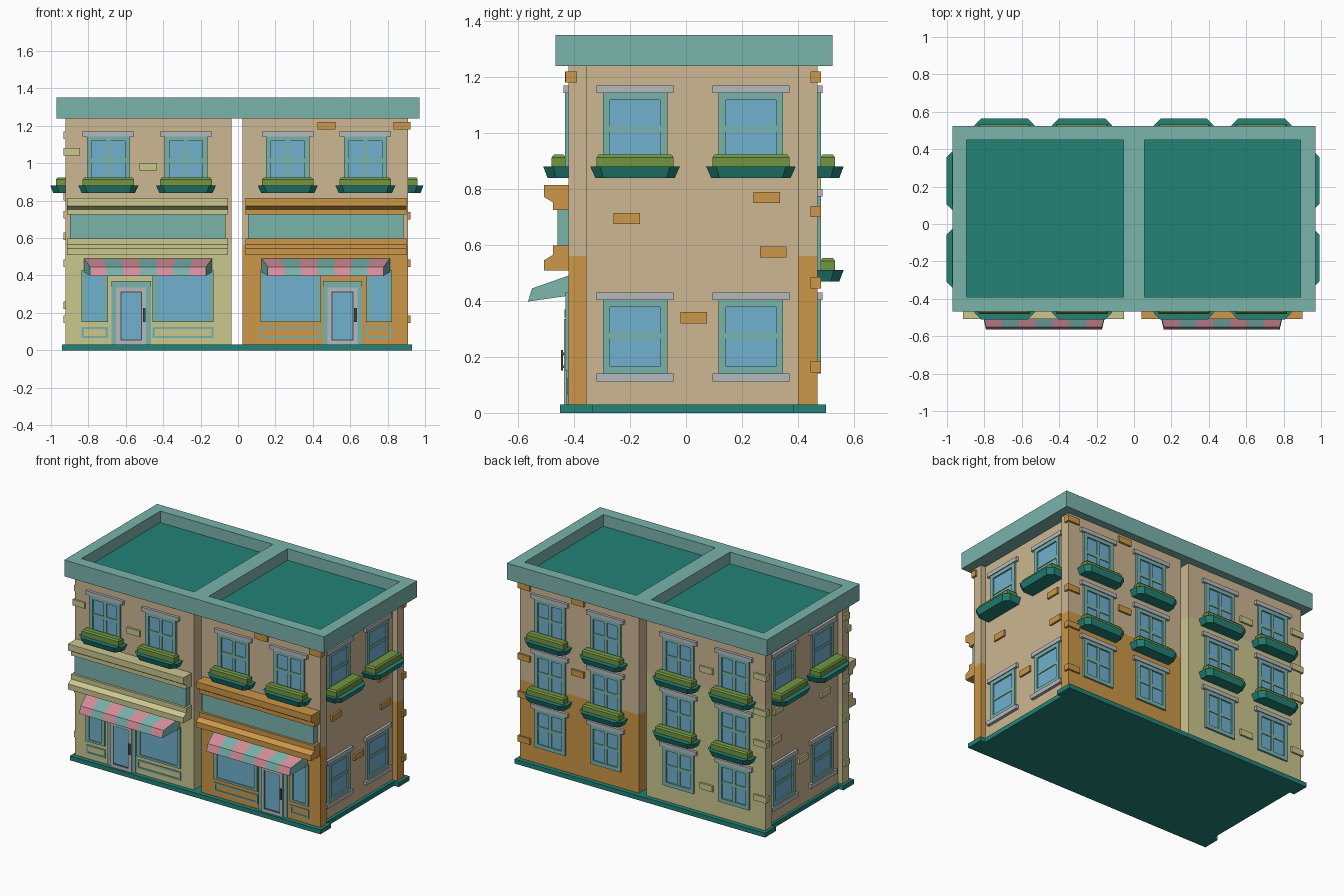
import bpy, bmesh
from mathutils import Matrix, Vector

if "Cube" in bpy.data.objects:
    bpy.data.objects.remove(bpy.data.objects["Cube"])

CX = -0.006  # mirror line between the two houses


def lin(c):
    c /= 255
    return c / 12.92 if c <= 0.04045 else ((c + 0.055) / 1.055) ** 2.4


PALETTE = {
    "tan": (205, 183, 146), "light_teal": (122, 179, 171), "dark_teal": (35, 130, 118),
    "orange": (204, 151, 72), "pale_olive": (203, 199, 143), "glass_blue": (112, 177, 207),
    "stone_grey": (182, 186, 190), "leaf_green": (113, 150, 66), "pink": (216, 143, 155),
    "dark_grey": (75, 72, 72)}
MATS = {}
for key, rgb in PALETTE.items():
    MATS[key] = bpy.data.materials.new(key)
    MATS[key].diffuse_color = (*[lin(c) for c in rgb], 1)

parts = {}  # (part name, colour) -> bmesh


def loft(name, col, rings, M=Matrix()):
    """Join matching rings of points into a closed solid."""
    bm = parts.setdefault((name, col), bmesh.new())
    vs = [[bm.verts.new(M @ Vector(p)) for p in r] for r in rings]
    fs = [bm.faces.new(vs[0]), bm.faces.new(vs[-1])]
    n = len(rings[0])
    for a, b in zip(vs, vs[1:]):
        for i in range(n):
            fs.append(bm.faces.new((a[i], a[(i + 1) % n], b[(i + 1) % n], b[i])))
    bmesh.ops.recalc_face_normals(bm, faces=fs)


def box(name, col, x0, x1, y0, y1, z0, z1, M=Matrix()):
    loft(name, col, [[(x0, y0, z), (x1, y0, z), (x1, y1, z), (x0, y1, z)] for z in (z0, z1)], M)


def face(a, n, o):
    """Wall frame: a runs along the wall, n points outward, z is up."""
    M = Matrix((a, n, (0, 0, 1))).transposed().to_4x4()
    M.translation = o
    return M


FRONT = face((1, 0, 0), (0, -1, 0), (0, -0.42, 0))
BACK = face((1, 0, 0), (0, 1, 0), (0, 0.47, 0))
RIGHT = face((0, 1, 0), (1, 0, 0), (CX + 0.88, 0, 0))
LEFT = face((0, 1, 0), (-1, 0, 0), (CX - 0.88, 0, 0))


def border(name, col, a0, a1, z0, z1, w, d, M, wz=None):
    wz = wz or w
    box(name, col, a0, a0 + w, -0.01, d, z0, z1, M)
    box(name, col, a1 - w, a1, -0.01, d, z0, z1, M)
    box(name, col, a0 + w, a1 - w, -0.01, d, z0, z0 + wz, M)
    box(name, col, a0 + w, a1 - w, -0.01, d, z1 - wz, z1, M)


def window(M, a, z, mullion):
    box("window_glass", "glass_blue", a - 0.1, a + 0.1, -0.01, 0.002, z + 0.01, z + 0.255, M)
    border("window_frame", "light_teal", a - 0.115, a + 0.115, z, z + 0.265, 0.026, 0.012, M)
    box("window_bar", "light_teal", a - 0.09, a + 0.09, -0.01, 0.007, z + 0.125, z + 0.145, M)
    if mullion:
        box("window_bar", "light_teal", a - 0.011, a + 0.011, -0.01, 0.009, z + 0.02, z + 0.245, M)
    box("lintel", "stone_grey", a - 0.138, a + 0.138, -0.01, 0.018, z + 0.263, z + 0.29, M)


def planter(M, a, z, d):
    def ring(h, o, c, zz):
        return [(a - h, -0.01, zz), (a - h, o - c, zz), (a - h + c, o, zz),
                (a + h - c, o, zz), (a + h, o - c, zz), (a + h, -0.01, zz)]
    loft("planter_tray", "dark_teal", [ring(0.142, d - 0.015, 0.03, z), ring(0.16, d, 0.035, z + 0.04)], M)
    rings = []
    for i, zz in ((0, 0.035), (0, 0.073), (0.008, 0.083)):
        h, n0, n1 = 0.138 - i, 0.01 + i, d - 0.03 - i
        rings.append([(a - h, n0, z + zz), (a + h, n0, z + zz), (a + h, n1, z + zz), (a - h, n1, z + zz)])
    loft("planter_greenery", "leaf_green", rings, M)


def brick(M, col, a, z, w=0.095, d=0.013):
    box("brick", col, a - w / 2, a + w / 2, -0.01, d, z - 0.02, z + 0.02, M)


# Base plate with notched sides, and the parapet roof
for x0, x1, y0, y1 in ((-0.94, 0.93, -0.45, -0.335), (-0.905, 0.895, -0.335, 0.385), (-0.94, 0.93, 0.385, 0.5)):
    box("base_plate", "dark_teal", x0, x1, y0, y1, 0, 0.03)
box("roof_slab", "light_teal", -0.97, 0.97, -0.467, 0.523, 1.24, 1.268)
for x0, x1 in ((-0.97, -0.895), (-0.055, 0.055), (0.89, 0.97)):
    box("parapet", "light_teal", x0, x1, -0.467, 0.523, 1.268, 1.35)
for x0, x1 in ((-0.895, -0.055), (0.055, 0.89)):
    box("parapet", "light_teal", x0, x1, -0.467, -0.39, 1.268, 1.35)
    box("parapet", "light_teal", x0, x1, 0.45, 0.523, 1.268, 1.35)
    box("roof_floor", "dark_teal", x0, x1, -0.39, 0.45, 1.266, 1.272)

# Two mirrored houses
for s, col, back_z in ((-1, "pale_olive", 0.87), (1, "orange", 0.56)):
    side = RIGHT if s > 0 else LEFT

    def span(u0, u1):
        return sorted((CX + s * u0, CX + s * u1))

    # Walls: plain core, wider front and back slabs painted up to a height
    box("wall_core", "tan", *span(0.029, 0.88), -0.355, 0.40, 0.03, 1.24)
    for y0, y1, zc in ((-0.42, -0.355, 0.56), (0.40, 0.47, back_z)):
        box("wall_lower", col, *span(0.029, 0.915), y0, y1, 0.03, zc)
        box("wall_upper", "tan", *span(0.029, 0.915), y0, y1, zc, 1.24)

    # Windows with planters
    for u in (0.272, 0.687):
        x = CX + s * u
        window(FRONT, x, 0.88, True)
        planter(FRONT, x, 0.84, 0.09)
        for z in (0.14, 0.51, 0.88):
            window(BACK, x, z, True)
            if z > 0.2:
                planter(BACK, x, z - 0.04, 0.093)
    for y in (-0.182, 0.232):
        window(side, y, 0.88, False)
        planter(side, y, 0.84, 0.117)
        window(side, y, 0.14, False)
        box("sill", "stone_grey", y - 0.138, y + 0.138, -0.01, 0.02, 0.112, 0.14, side)

    # Cornices above and below the sign board
    a0, a1 = span(0.047, 0.908)
    upper = ((-0.01, 0.815), (0.088, 0.815), (0.088, 0.772), (0.055, 0.752), (0.055, 0.725), (-0.01, 0.725))
    lower = ((-0.01, 0.508), (0.088, 0.508), (0.088, 0.545), (0.055, 0.565), (0.055, 0.598), (-0.01, 0.598))
    for prof in (upper, lower):
        loft("cornice", col, [[(a, n, z) for n, z in prof] for a in (a0, a1)], FRONT)
    box("sign_board", "light_teal", *span(0.06, 0.892), -0.01, 0.04, 0.598, 0.725, FRONT)

    # Striped awning with plain ends
    def section(t):
        w = CX + s * (0.13 + 0.69 * t)
        f = CX + s * (0.165 + 0.62 * t)
        return [(w, -0.01, 0.494), (f, 0.13, 0.445), (f, 0.145, 0.398), (w, -0.01, 0.42)]
    cuts = [0, 0.008] + [i / 7 for i in range(1, 7)] + [0.992, 1]
    for i in range(9):
        loft("awning", "pink" if i % 2 else "light_teal", [section(cuts[i]), section(cuts[i + 1])], FRONT)

    # Shop windows with outlined panels below
    for u0, u1 in ((0.125, 0.45), (0.69, 0.83)):
        b0, b1 = span(u0, u1)
        box("shop_glass", "glass_blue", b0 + 0.01, b1 - 0.01, -0.01, 0.002, 0.16, 0.42, FRONT)
        border("shop_frame", "light_teal", b0, b1, 0.15, 0.43, 0.024, 0.01, FRONT, 0.014)
        border("shop_panel", "light_teal", b0, b1, 0.065, 0.125, 0.012, 0.005, FRONT)

    # Door: teal surround, grey frame, glass and handle
    d = CX + s * 0.565
    box("door_surround", "light_teal", d - 0.105, d + 0.105, -0.01, 0.008, 0.03, 0.37, FRONT)
    box("door_surround", "light_teal", d - 0.105, d + 0.105, -0.01, 0.015, 0.34, 0.37, FRONT)
    border("door_frame", "stone_grey", d - 0.08, d + 0.08, 0.03, 0.335, 0.022, 0.016, FRONT)
    box("door_glass", "glass_blue", d - 0.06, d + 0.06, -0.01, 0.01, 0.05, 0.32, FRONT)
    border("door_edge", "dark_grey", d - 0.058, d + 0.058, 0.052, 0.313, 0.005, 0.012, FRONT)
    box("door_handle", "dark_grey", d + 0.062, d + 0.076, 0.02, 0.027, 0.152, 0.225, FRONT)
    for z in (0.16, 0.205):
        box("door_handle", "dark_grey", d + 0.065, d + 0.073, 0.01, 0.022, z, z + 0.01, FRONT)

    # Scattered bricks
    for y, z in ((-0.212, 0.695), (0.288, 0.77), (0.312, 0.575), (0.028, 0.34)):
        brick(side, col, y, z)
    corner = [(1.2, 0.72, 0.465, 0.165), (1.06, 0.82, 0.61, 0.24)][s < 0]
    for z in corner:
        box("corner_brick", col, *span(0.835, 0.928), 0.445, 0.482, z - 0.02, z + 0.02)
    for z in ((1.2, 0.72), (1.0, 0.21))[s < 0]:
        brick(BACK, col, CX + s * 0.48, z)
    z = 1.2 if s > 0 else 1.06
    box("corner_brick", col, *span(0.838, 0.928), -0.43, -0.39, z - 0.02, z + 0.02)
    if s < 0:
        for z in (1.15, 0.725, 0.465, 0.165):
            box("corner_brick", col, *span(0.87, 0.928), -0.415, -0.36, z - 0.02, z + 0.02)
brick(FRONT, "orange", 0.473, 1.2)
brick(FRONT, "pale_olive", -0.48, 0.98)

# Turn the collected parts into objects
for (name, col), bm in parts.items():
    shared = sum(k[0] == name for k in parts) > 1
    label = f"{name}_{col}" if shared else name
    me = bpy.data.meshes.new(label)
    bm.to_mesh(me)
    bm.free()
    me.materials.append(MATS[col])
    bpy.context.collection.objects.link(bpy.data.objects.new(label, me))

for m in bpy.data.materials:
    if m.users and not m.is_grease_pencil:
        m.use_nodes = True
        m.node_tree.nodes["Principled BSDF"].inputs["Base Color"].default_value = m.diffuse_color
